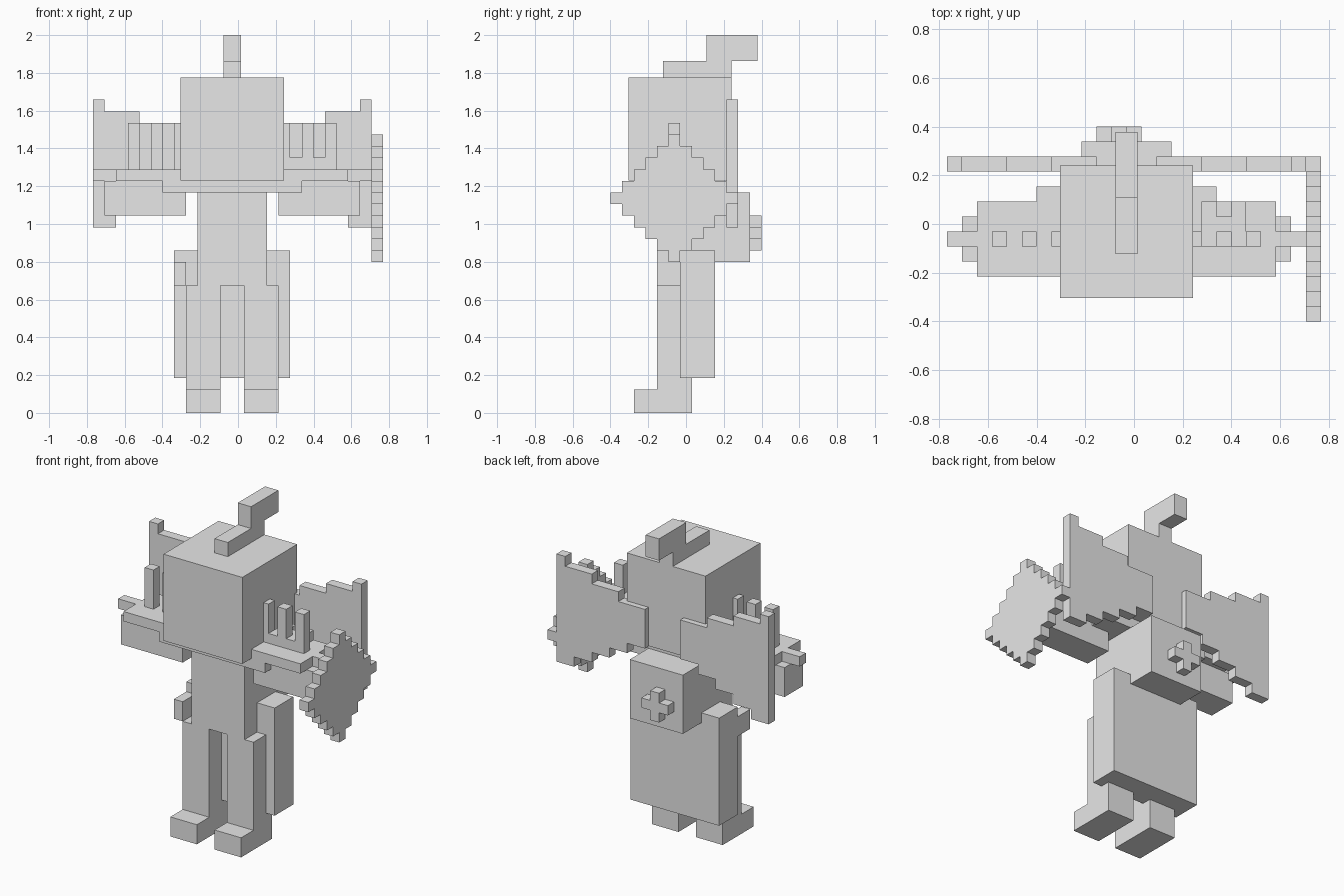
import bpy, bmesh

if "Cube" in bpy.data.objects:
    bpy.data.objects.remove(bpy.data.objects["Cube"])

U = 0.0614            # size of one block
CX = -0.5 * U         # x of the body's centre line

gray = bpy.data.materials.new("plain_gray")
gray.diffuse_color = (0.8, 0.8, 0.8, 1)
gray.use_nodes = True
gray.node_tree.nodes["Principled BSDF"].inputs["Base Color"].default_value = gray.diffuse_color


def build(name, boxes):
    """Join boxes (x0, x1, y0, y1, z0, z1), in blocks, into one object."""
    bm = bmesh.new()
    for x0, x1, y0, y1, z0, z1 in boxes:
        verts = bmesh.ops.create_cube(bm, size=1)["verts"]
        for v in verts:
            v.co.x = CX + U * (x0 + (v.co.x + 0.5) * (x1 - x0))
            v.co.y = U * (y0 + (v.co.y + 0.5) * (y1 - y0))
            v.co.z = U * (z0 + (v.co.z + 0.5) * (z1 - z0))
    mesh = bpy.data.meshes.new(name)
    bm.to_mesh(mesh)
    bm.free()
    mesh.materials.append(gray)
    obj = bpy.data.objects.new(name, mesh)
    bpy.context.collection.objects.link(obj)
    return obj


def flip(boxes):
    """Mirror boxes across the body's centre line."""
    return [(-b[1], -b[0], *b[2:]) for b in boxes]


def pair(name, boxes):
    build("right_" + name, boxes)
    build("left_" + name, flip(boxes))


# Head and bent crest
build("head", [(-4.45, 4.45, -4.95, 3.92, 20.05, 28.9)])
build("crest", [(-0.75, 0.75, -2, 3.92, 28.9, 30.35),
                (-0.75, 0.75, 1.75, 6.15, 30.35, 32.57)])

# Body, backpack with raised cross, skirt slab and hip pouch
build("torso", [(-3, 3, -2.5, 2.5, 11, 19)])
build("backpack", [(-3, 3, 2.5, 5.5, 13, 19)])
build("cross", [(-1, 0, 5.5, 6.5, 14, 17),
                (-2, -1, 5.5, 6.5, 15, 16),
                (0, 1, 5.5, 6.5, 15, 16)])
build("back_skirt", [(-5, 5, -0.5, 2.5, 3, 14)])
build("hip_pouch", [(-5, -4, -2.5, -0.5, 11, 13)])

# Legs with feet
pair("leg", [(1, 4, -2.5, 0.5, 2, 11), (1, 4, -4.5, 0.5, 0, 2)])

# Shoulders: a collar, and a plate with a narrow tip over each arm
build("collar", [(-6, 6, -3.5, 2.5, 19, 20)])
pair("arm", [(4, 11, -2.5, 0.5, 17, 20)])
pair("shoulder_plate", [(0, 6, -3.5, 2.5, 20, 21),
                        (6, 10, -3.5, 1.5, 20, 21),
                        (10, 12, -1.5, -0.5, 20, 21)])

# Shoulder spikes; one side stands on a rail with fins running back
spikes = [(x, x + 1, -1.5, -0.5, 21, 25) for x in (4, 6, 8)]
fins = [(5, 6, -1.5, 1.5, 21, 22), (7, 8, -1.5, 1.5, 21, 22),
        (6, 7, -0.5, 0.5, 21, 22)]
build("right_spikes", spikes + fins)
build("left_spikes", flip(spikes))

# Wings: stepped top and bottom, widening outward
wing = []
for x in range(2, 12):
    top = 27 if x == 11 else 24 + (x - 2) // 3
    bottom = 20 - (x - 2) // 2
    wing.append((x, x + 1, 3.5, 4.5, bottom, top))
pair("wing", wing)

# Diamond shield on the right hand
build("shield", [(12, 13, -1 - (5.5 - abs(k)), -1 + (5.5 - abs(k)), 18 + k, 19 + k)
                 for k in range(-5, 6)])
